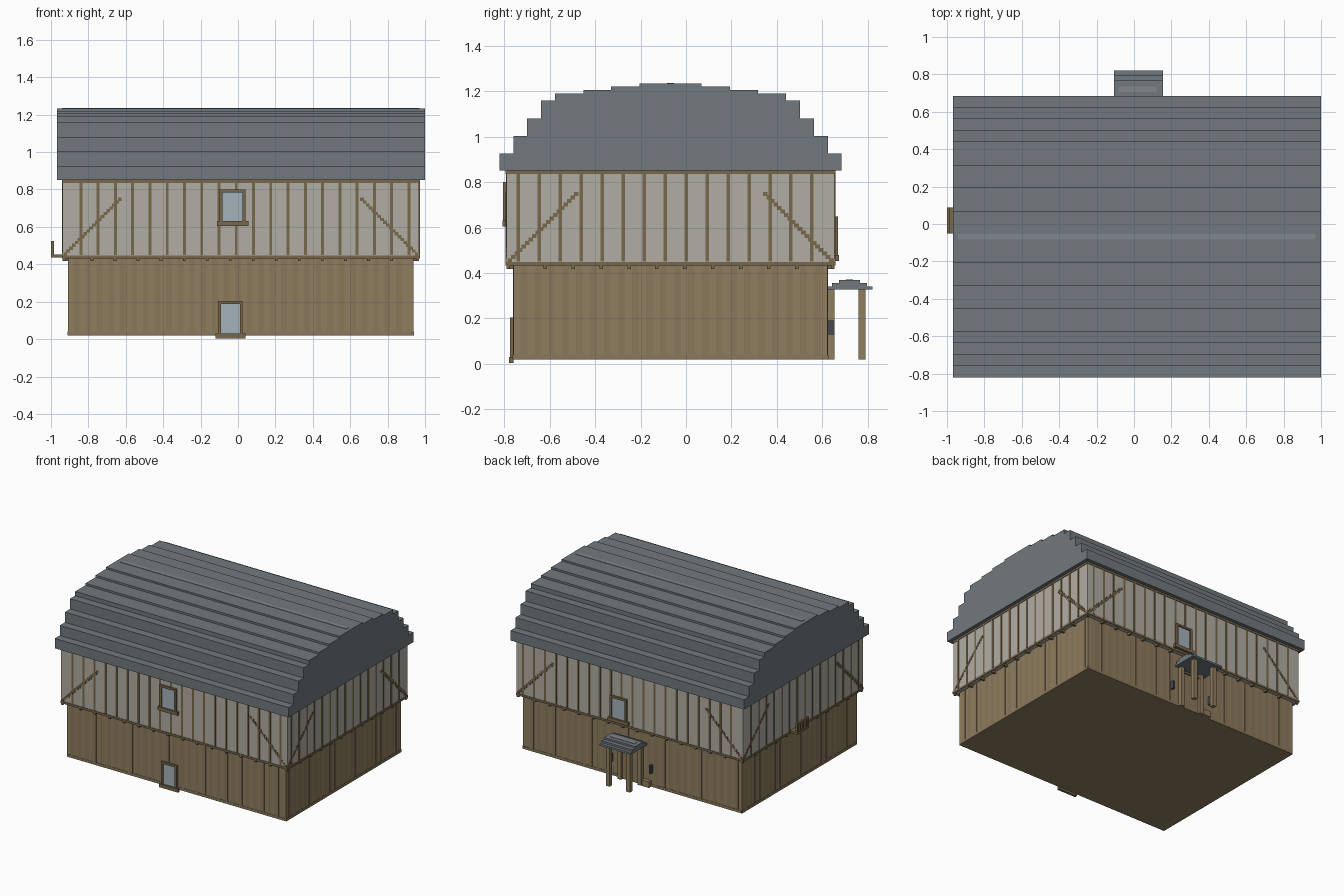
import bpy, bmesh

if "Cube" in bpy.data.objects:
    bpy.data.objects.remove(bpy.data.objects["Cube"])

U = 2 / 130  # grid unit of the stepped style


def mat(name, r, g, b):
    m = bpy.data.materials.new(name)
    m.diffuse_color = [(c / 255) ** 2.2 for c in (r, g, b)] + [1]
    m.use_nodes = True
    m.node_tree.nodes["Principled BSDF"].inputs["Base Color"].default_value = m.diffuse_color
    return m


ROOF = mat("slate", 112, 120, 124)
RIDGE = mat("light_slate", 128, 135, 138)
WOOD = mat("plank", 143, 126, 96)
WOOD2 = mat("plank_dark", 137, 120, 91)
BEAM = mat("timber", 120, 104, 77)
PLASTER = mat("plaster", 176, 172, 163)
GLASS = mat("glass", 162, 176, 184)
IRON = mat("iron", 70, 74, 80)


def finish(name, bm, m):
    bmesh.ops.recalc_face_normals(bm, faces=bm.faces)
    me = bpy.data.meshes.new(name)
    bm.to_mesh(me)
    bm.free()
    me.materials.append(m)
    ob = bpy.data.objects.new(name, me)
    bpy.context.collection.objects.link(ob)
    return ob


def boxes(name, items, m):
    """Boxes given as (x0, x1, y0, y1, z0, z1), joined in one object."""
    bm = bmesh.new()
    for b in items:
        vs = bmesh.ops.create_cube(bm, size=1)["verts"]
        for v in vs:
            for i in range(3):
                lo, hi = b[2 * i], b[2 * i + 1]
                v.co[i] = (lo + hi) / 2 + v.co[i] * (hi - lo)
    return finish(name, bm, m)


def stepped_roof(name, x0, x1, cy, z0, steps, m):
    """Extrude a mirrored stair profile; steps are (half width, top z)."""
    half, z = [], z0
    for w, top in steps:
        half += [(w, z), (w, top)]
        z = top
    prof = [(cy - w, h) for w, h in half] + [(cy + w, h) for w, h in reversed(half)]
    bm = bmesh.new()
    f = bm.faces.new([bm.verts.new((x0, y, h)) for y, h in prof])
    ext = bmesh.ops.extrude_face_region(bm, geom=[f])["geom"]
    bmesh.ops.translate(bm, vec=(x1 - x0, 0, 0),
                        verts=[e for e in ext if isinstance(e, bmesh.types.BMVert)])
    return finish(name, bm, m)


def on_walls(rect, a0, a1, z0, z1, axis, d):
    """Slabs of thickness d on both walls running along axis 0 (x) or 1 (y)."""
    x0, x1, y0, y1 = rect
    if axis == 0:
        return [(a0, a1, y0 - d, y0, z0, z1), (a0, a1, y1, y1 + d, z0, z1)]
    return [(x0 - d, x0, a0, a1, z0, z1), (x1, x1 + d, a0, a1, z0, z1)]


LOW = (-0.908, 0.938, -0.76, 0.623)
UP = (-0.938, 0.969, -0.79, 0.654)

# Ground floor with plank cladding and skirting
boxes("ground_floor", [(*LOW, 0.02, 0.44)], WOOD)
planks, skirting = [], []
for axis in (0, 1):
    a, end = LOW[2 * axis], LOW[2 * axis + 1]
    skirting += on_walls(LOW, a, end, 0.02, 0.04, axis, 0.003)
    p = a + 2 * U
    while p + 2 * U < end:
        planks += on_walls(LOW, p, p + 2 * U, 0.04, 0.43, axis, 0.0015)
        p += 4 * U
boxes("wall_planks", planks, WOOD2)
boxes("skirting", skirting, WOOD2)

# Upper floor: plaster, studs, rails, stepped braces, joist ends
boxes("upper_floor", [(*UP, 0.435, 0.85)], PLASTER)
studs, rails, braces, joists = [], [], [], []
for axis, s0, n, j0, jn in ((0, -0.84, 20, -0.78, 14), (1, -0.738, 15, -0.62, 10)):
    a, end = UP[2 * axis], UP[2 * axis + 1]
    for k in range(n):
        c = s0 + k * 6 * U
        studs += on_walls(UP, c - U / 2, c + U / 2, 0.45, 0.84, axis, 0.003)
    for z in (0.432, 0.835):
        rails += on_walls(UP, a - 0.004, end + 0.004, z, z + U, axis, 0.004)
    for k in range(20):
        z = 0.447 + k * U
        for c in (a + (k + 0.9) * U, end - (k + 0.9) * U):
            braces += on_walls(UP, c - 0.65 * U, c + 0.65 * U, z, z + U * 1.1, axis, 0.0035)
    L = LOW[2 - 2 * axis: 4 - 2 * axis]
    for k in range(jn):
        c = j0 + k * 8 * U
        joists += on_walls(LOW, c - U / 2, c + U / 2, 0.418, 0.436, axis, 2 * U)
for x in (UP[0], UP[1] - U):
    for y in (UP[2], UP[3] - U):
        joists.append((x, x + U, y, y + U, 0.418, 0.436))
boxes("studs", studs, BEAM)
boxes("rails", rails, BEAM)
boxes("corner_braces", braces, BEAM)
boxes("joist_ends", joists, BEAM)

# Main roof and ridge strip
CY = -0.068
stepped_roof("roof", -0.969, 1.0, CY, 0.85,
             [(0.752, 0.925), (0.692, 1.002), (0.631, 1.08), (0.569, 1.158), (0.508, 1.19),
              (0.384, 1.205), (0.262, 1.22), (0.137, 1.233)], ROOF)
boxes("roof_ridge", [(-0.94, 0.97, CY - U, CY + U, 1.225, 1.236)], RIDGE)


def window(name, x0, x1, z0, z1, wall_y, side):
    """Framed window with a sill; side is -1 for front, 1 for back."""
    def slab(xa, xb, za, zb, d):
        return (xa, xb, *sorted((wall_y, wall_y + side * d)), za, zb)
    boxes(name + "_frame", [slab(x0, x0 + U, z0 + U, z1, U), slab(x1 - U, x1, z0 + U, z1, U),
                            slab(x0 + U, x1 - U, z1 - U, z1, U),
                            slab(x0 - U, x1 + U, z0, z0 + 1.7 * U, 1.2 * U)], BEAM)
    boxes(name + "_glass", [slab(x0 + U, x1 - U, z0 + U, z1 - U, 0.006)], GLASS)


window("lower_front_window", -0.106, 0.025, 0.004, 0.203, LOW[2], -1)
window("upper_front_window", -0.098, 0.04, 0.605, 0.80, UP[2], -1)
window("upper_back_window", 0.035, 0.175, 0.453, 0.648, UP[3], 1)

# Back door, lanterns, crate
Y = LOW[3]
boxes("door", [(-0.065, 0.105, Y, Y + 0.01, 0.02, 0.295)], WOOD2)
boxes("door_frame", [(-0.08, -0.065, Y, Y + 0.02, 0.02, 0.31),
                     (0.105, 0.12, Y, Y + 0.02, 0.02, 0.31),
                     (-0.065, 0.105, Y, Y + 0.02, 0.295, 0.31)], BEAM)
boxes("lanterns", [(x - U / 2, x + U / 2, Y, Y + 0.03, 0.13, 0.19)
                   for x in (-0.152, 0.185)], IRON)
boxes("crate", [(-0.145, -0.085, Y, Y + 0.03, 0.02, 0.065)], WOOD)

# Porch posts and stepped canopy
boxes("porch_posts", [(x, x + 2 * U, y, y + 2 * U, 0.02, 0.33)
                      for x in (-0.08, 0.09) for y in (Y, 0.76)], WOOD)
stepped_roof("porch_canopy", -0.108, 0.154, 0.72, 0.327,
             [(0.1, 0.341), (0.077, 0.356), (0.046, 0.369)], ROOF)
boxes("canopy_ridge", [(-0.08, 0.12, 0.705, 0.735, 0.36, 0.372)], RIDGE)

# Small balcony on the left wall
boxes("balcony_floor", [(-1.0, UP[0], -0.05, 0.088, 0.437, 0.453)], BEAM)
rail = [(-1.0, -1.0 + U, -0.05, 0.088, 0.51, 0.525)]
rail += [(-1.0, -1.0 + U, -0.05 + k * 2 * U, -0.05 + k * 2 * U + U, 0.453, 0.51)
         for k in range(5)]
boxes("balcony_railing", rail, BEAM)
